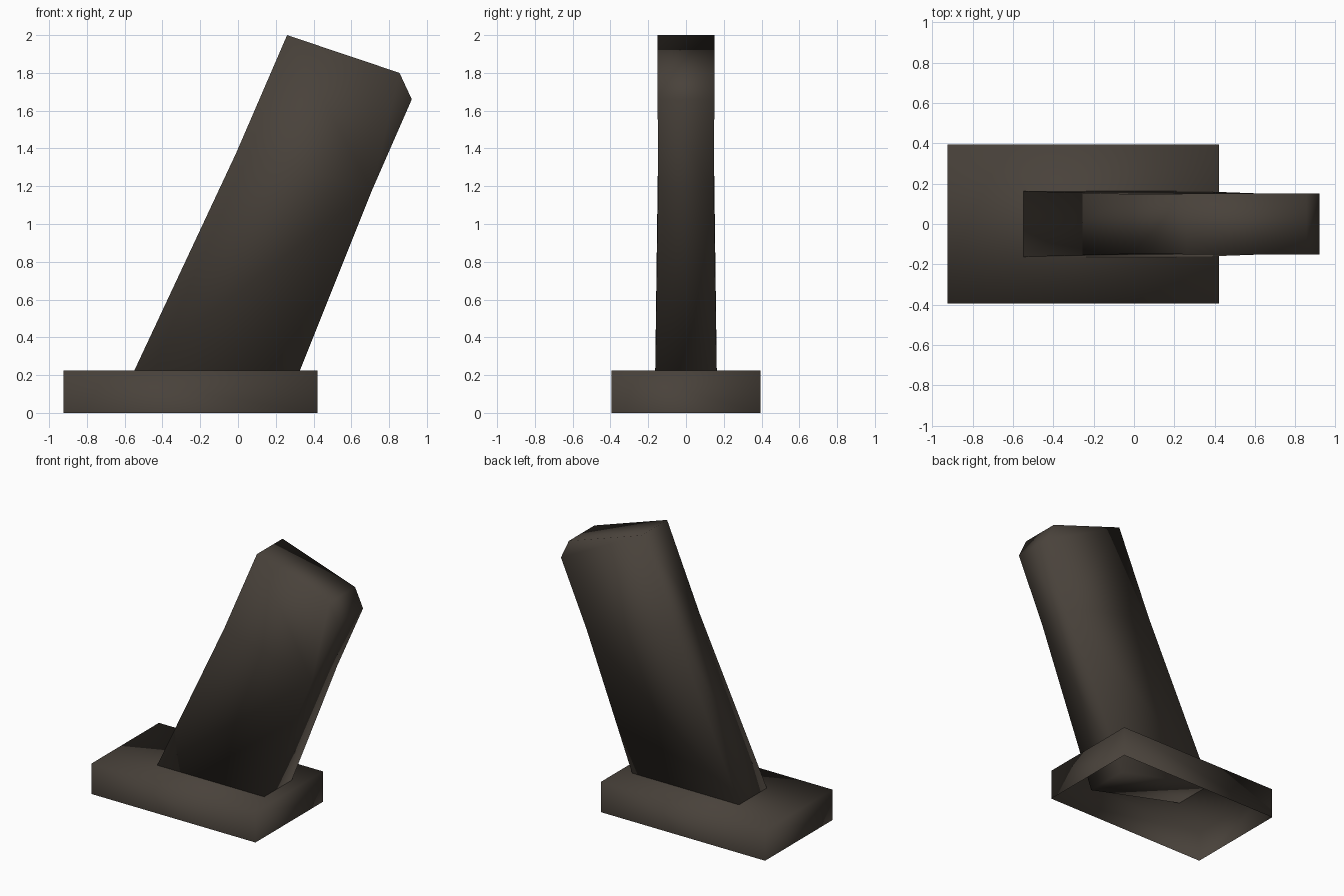
import bpy
import bmesh

if "Cube" in bpy.data.objects:
    bpy.data.objects.remove(bpy.data.objects["Cube"])

stone = bpy.data.materials.new("dark_stone")
stone.diffuse_color = (0.066, 0.054, 0.043, 1)
stone.use_nodes = True
stone.node_tree.nodes["Principled BSDF"].inputs["Base Color"].default_value = stone.diffuse_color


def finish(name, bm):
    """Turn a bmesh into a smooth-shaded stone object."""
    bmesh.ops.recalc_face_normals(bm, faces=bm.faces[:])
    for f in bm.faces:
        f.smooth = True
    mesh = bpy.data.meshes.new(name)
    bm.to_mesh(mesh)
    bm.free()
    mesh.materials.append(stone)
    obj = bpy.data.objects.new(name, mesh)
    bpy.context.collection.objects.link(obj)
    return obj


# Base block: a box with an open underside
bm = bmesh.new()
bmesh.ops.create_cube(bm, size=1)
for v in bm.verts:
    v.co.x = -0.925 if v.co.x < 0 else 0.42
    v.co.y = -0.395 if v.co.y < 0 else 0.395
    v.co.z = 0 if v.co.z < 0 else 0.225
bottom = [f for f in bm.faces if f.calc_center_median().z < 0.01]
bmesh.ops.delete(bm, geom=bottom, context='FACES_ONLY')
finish("base_block", bm)

# Leaning slab: side outline (x, z, half thickness), clockwise from lower left
outline = [(-0.55, 0.222, 0.163), (-0.01, 1.375, 0.148), (0.26, 2.0, 0.15),
           (0.855, 1.80, 0.15), (0.92, 1.66, 0.15), (0.71, 1.18, 0.148),
           (0.25, 0.03, 0.165)]
bm = bmesh.new()
front = [bm.verts.new((x, -t, z)) for x, z, t in outline]
back = [bm.verts.new((x, t, z)) for x, z, t in outline]
n = len(outline)
# Rim around the slab
for i in range(n):
    j = (i + 1) % n
    bm.faces.new((front[i], front[j], back[j], back[i]))
# Front and back, each split at the bend in the middle
for side in (front, back):
    bm.faces.new([side[i] for i in (0, 1, 5, 6)])
    bm.faces.new([side[i] for i in (1, 2, 3, 4, 5)])
finish("leaning_slab", bm)
